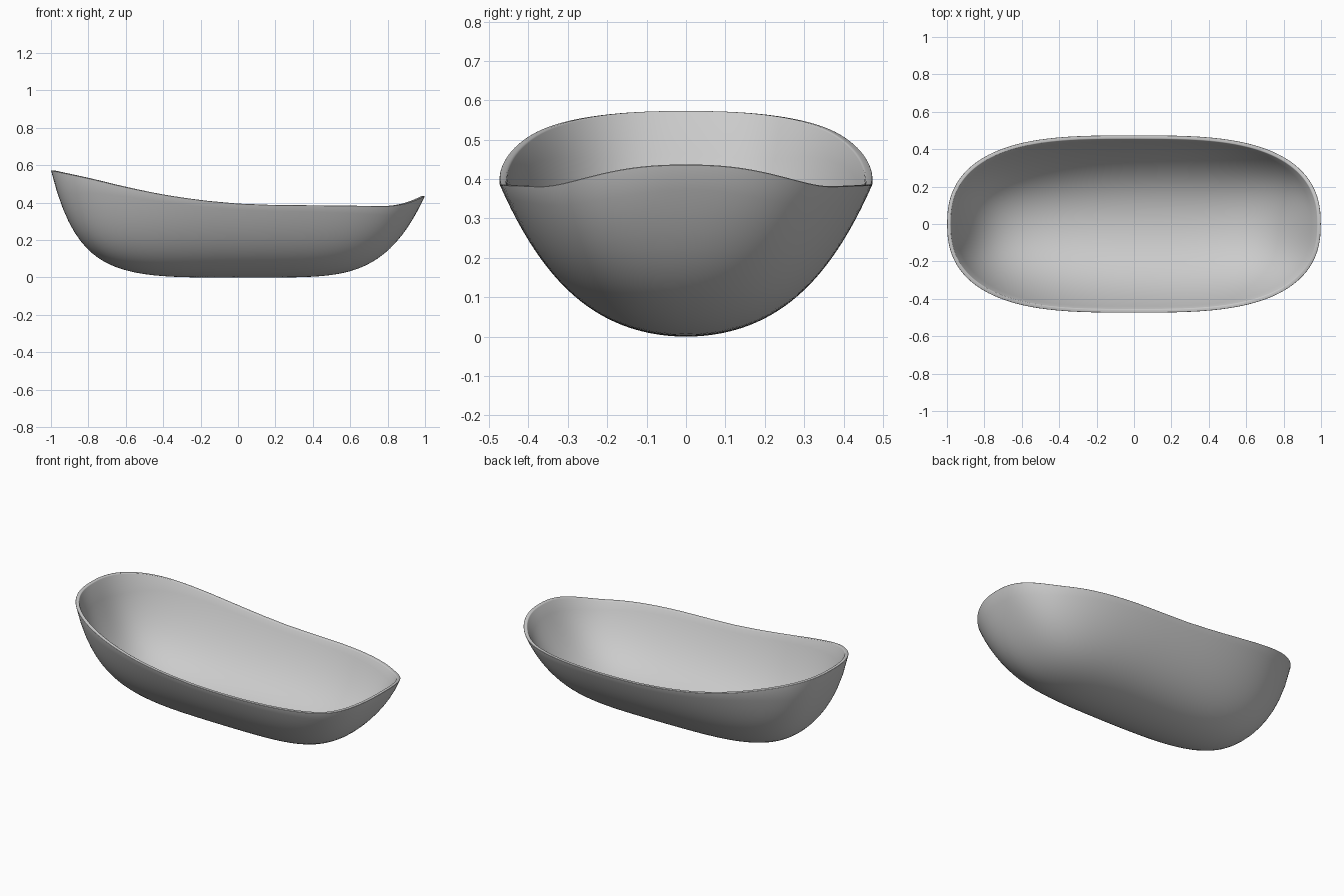
import bpy, bmesh, math

if "Cube" in bpy.data.objects:
    bpy.data.objects.remove(bpy.data.objects["Cube"])

NX, NY = 3.2, 2.4  # squareness of the plan outline along length and width
W = 0.475          # half width
T = 0.02           # wall thickness
SEGS, RINGS = 128, 32
RIM = [0.573, 0.53, 0.483, 0.443, 0.414, 0.395, 0.388, 0.386, 0.384, 0.382, 0.382]


def rim_height(x):
    # smooth curve through evenly spaced heights, plus the small upturned foot end
    f = min(max((x + 1) / 0.2, 0), 9.9999)
    i = int(f)
    t = f - i
    b, c = RIM[i], RIM[i + 1]
    a = RIM[i - 1] if i > 0 else 2 * b - c
    d = RIM[i + 2] if i < 9 else c
    z = b + 0.5 * t * (c - a + t * (2*a - 5*b + 4*c - d + t * (3*(b - c) + d - a)))
    return z + 0.055 * max(0, (x - 0.78) / 0.22) ** 2.1


def keel(x):
    # lowest line of the hull along its length
    if x < 0:
        return 0.573 * (0.5 * x ** 4 + 0.5 * x ** 10)
    return 0.437 * x ** 5


def shell_point(r, ang, inner):
    c, s = math.cos(ang), math.sin(ang)
    x = r * math.copysign(abs(c) ** (2 / NX), c)
    v = r * math.copysign(abs(s) ** (2 / NY), s)
    half = max(1 - abs(x) ** NX, 1e-9) ** (1 / NY)
    u = min(abs(v) / half, 1)
    h, b = rim_height(x), keel(x)
    k = 0.6 - 0.3 * x ** 4          # cross-section gets squarer towards the ends
    z = b + (h - b) * (k * u ** 2 + (1 - k) * u ** 4)
    if inner:
        return (x * (1 - T), v * (W - T), T + z * (h - T) / h)
    return (x, v * W, z)


# bowl: outer skin from keel to rim, then inner skin back down
bm = bmesh.new()
radii = [i / RINGS for i in range(1, RINGS + 1)]
loops = []
for inner, rs in ((False, radii), (True, radii[::-1])):
    for r in rs:
        loops.append([bm.verts.new(shell_point(r, 2 * math.pi * k / SEGS, inner))
                      for k in range(SEGS)])
for a, b in zip(loops, loops[1:]):
    for k in range(SEGS):
        m = (k + 1) % SEGS
        bm.faces.new((a[k], a[m], b[m], b[k]))
for loop, z in ((loops[0], 0), (loops[-1], T)):
    mid = bm.verts.new((0, 0, z))
    for k in range(SEGS):
        bm.faces.new((mid, loop[k], loop[(k + 1) % SEGS]))
bmesh.ops.recalc_face_normals(bm, faces=bm.faces)

# softly rounded rim
lips = set(loops[RINGS - 1]), set(loops[RINGS])
edges = [e for e in bm.edges if any(e.verts[0] in l and e.verts[1] in l for l in lips)]
bmesh.ops.bevel(bm, geom=edges, offset=0.004, segments=3, profile=0.5,
                affect='EDGES', clamp_overlap=True)

mesh = bpy.data.meshes.new("bathtub_shell")
bm.to_mesh(mesh)
bm.free()
tub = bpy.data.objects.new("bathtub_shell", mesh)
bpy.context.collection.objects.link(tub)
bpy.context.view_layer.objects.active = tub
tub.select_set(True)
bpy.ops.object.shade_smooth_by_angle(angle=math.radians(40))
